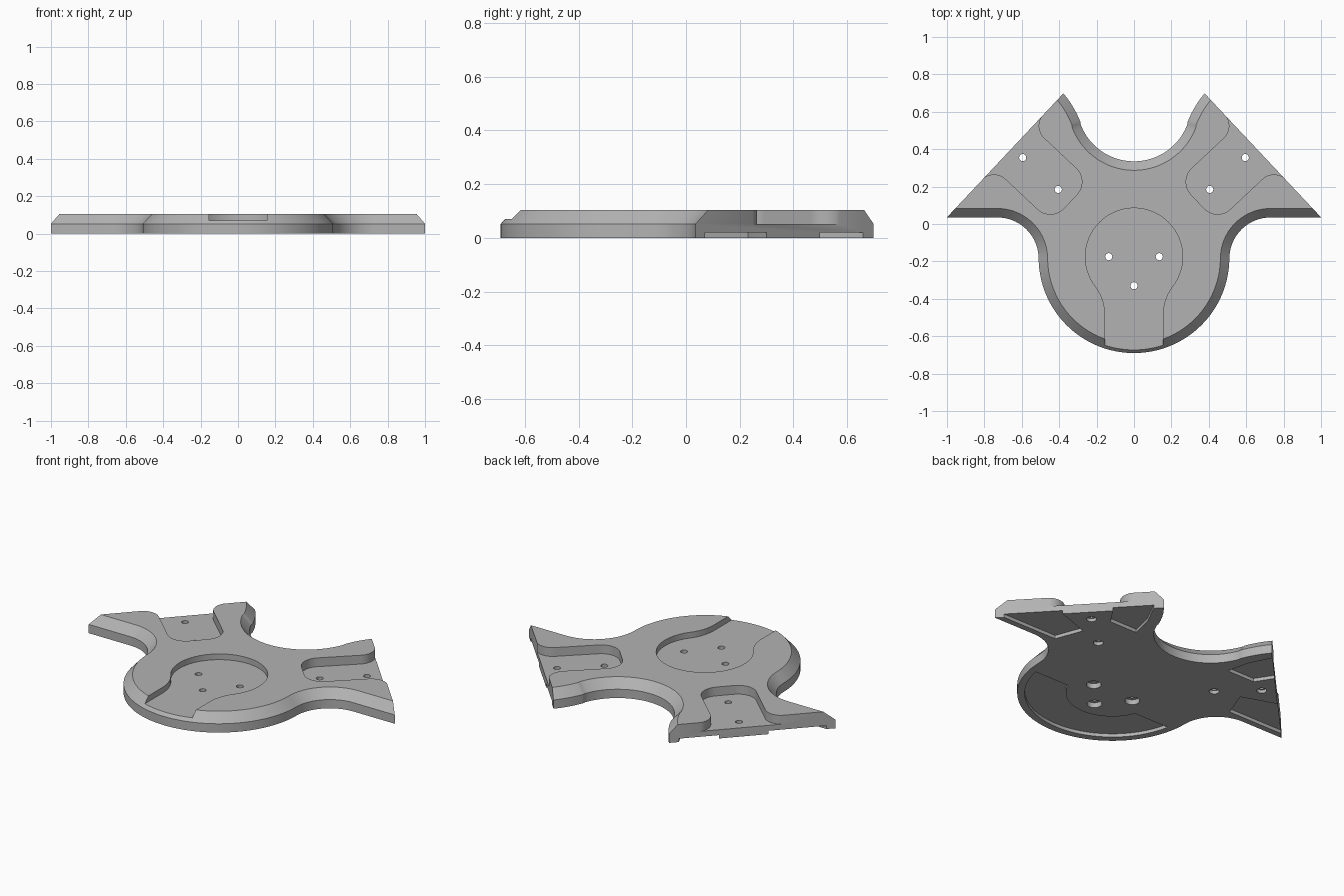
import bpy, bmesh
from math import sin, cos, radians
from mathutils import Vector

cube = bpy.data.objects.get("Cube")
if cube:
    bpy.data.objects.remove(cube, do_unlink=True)

THICK, SHOULDER, BEVEL = 0.104, 0.052, 0.048
ARM = Vector((0.729, 0.685, 0))      # outward direction of the +x arm
SIDE = Vector((-0.685, 0.729, 0))    # across that arm
END = 0.753                          # distance of the arm's end face

grey = bpy.data.materials.new("plain_grey")
grey.use_nodes = True
grey.diffuse_color = (0.45, 0.45, 0.45, 1)
grey.node_tree.nodes["Principled BSDF"].inputs["Base Color"].default_value = (0.45, 0.45, 0.45, 1)


def arc(cx, cy, r, a0, a1, n=20):
    angles = [radians(a0 + (a1 - a0) * i / n) for i in range(n + 1)]
    return [(cx + r * cos(a), cy + r * sin(a)) for a in angles]


def flip(pts):
    return [(-x, y) for x, y in reversed(pts)]


def loft(name, rings):
    """Closed solid through rings of (z, points), all of equal length."""
    bm = bmesh.new()
    loops = [[bm.verts.new((x, y, z)) for x, y in pts] for z, pts in rings]
    for low, high in zip(loops, loops[1:]):
        n = len(low)
        for i in range(n):
            j = (i + 1) % n
            bm.faces.new((low[i], low[j], high[j], high[i]))
    bm.faces.new(loops[0][::-1])
    bm.faces.new(loops[-1])
    bmesh.ops.recalc_face_normals(bm, faces=bm.faces)
    mesh = bpy.data.meshes.new(name)
    bm.to_mesh(mesh)
    bm.free()
    mesh.materials.append(grey)
    ob = bpy.data.objects.new(name, mesh)
    bpy.context.collection.objects.link(ob)
    return ob


def outline(o):
    """Plate outline moved inwards by o, arms left overlong."""
    half = arc(0, -0.18, 0.51 - o, -90, -1, 32)
    half += arc(0.73, -0.185, 0.22 + o, 179, 90)
    half += [(1.1, 0.035 + o)]
    half += arc(0.79, 0.35, 0.54 - o, 128, 159)
    half += arc(0, 0.64, 0.305 + o, -20, -90)
    return half + flip(half[1:-1])


# Plate with bevelled upper rim
plate = loft("plate", [(0, outline(0)), (SHOULDER, outline(0)), (THICK, outline(BEVEL))])

# Trim both arms to slanted flat ends
bm = bmesh.new()
bm.from_mesh(plate.data)
for s in (1, -1):
    normal = Vector((s * ARM.x, ARM.y, 0))
    cut = bmesh.ops.bisect_plane(bm, geom=bm.verts[:] + bm.edges[:] + bm.faces[:],
                                 plane_co=normal * END, plane_no=normal, clear_outer=True)
    bmesh.ops.holes_fill(bm, edges=[e for e in bm.edges if e.is_boundary], sides=0)
bmesh.ops.recalc_face_normals(bm, faces=bm.faces)
bm.to_mesh(plate.data)
bm.free()


def carve(pts, z0, z1):
    cutter = loft("cutter", [(z0, pts), (z1, pts)])
    cutter.hide_render = True
    bpy.context.view_layer.objects.active = plate
    mod = plate.modifiers.new("carve", "BOOLEAN")
    mod.operation, mod.solver, mod.object = "DIFFERENCE", "EXACT", cutter
    bpy.ops.object.modifier_apply(modifier=mod.name)
    bpy.data.objects.remove(cutter, do_unlink=True)


def carve_both(pts, z0, z1):
    carve(pts, z0, z1)
    carve(flip(pts), z0, z1)


# Round centre pocket with a channel out of the front
half = arc(0, -0.175, 0.26, 90, -37, 32) + arc(0.405, -0.485, 0.25, 143, 180, 12) + [(0.155, -0.8)]
carve(half + flip(half[1:]), 0.07, 0.2)

# Flared pockets at the arm ends
mid, wide = -0.145, 0.15
side = arc(0.43, wide - 0.1, 0.1, 180, 90, 12)
side += arc(0.665, wide + 0.09, 0.09, -90, -5, 12) + [(0.85, wide + 0.085)]
local = side + [(u, -v) for u, v in reversed(side)]
pocket = [(ARM * u + SIDE * (v + mid)).to_2d()[:] for u, v in local]
carve_both(pocket, 0.052, 0.2)

# Shallow pad recesses underneath
carve(arc(0, -0.18, 0.47, -169, -11, 40) + arc(0, -0.18, 0.25, -21, -159, 32), -0.1, 0.02)
carve_both([(1.05, 0.07), (0.61, 0.07), (0.55, 0.23), (0.75, 0.3), (0.85, 0.36)], -0.1, 0.02)
carve_both([(0.65, 0.6), (0.565, 0.5), (0.50, 0.4), (0.32, 0.4), (0.35, 0.53),
            (0.415, 0.66), (0.47, 0.73)], -0.1, 0.02)


# Screw holes with counterbores underneath
def screw(x, y, bore, depth):
    carve(arc(x, y, 0.019, 0, 345, 23), -0.1, 0.2)
    carve(arc(x, y, bore, 0, 345, 23), -0.1, depth)


for s in (1, -1):
    screw(s * 0.135, -0.175, 0.04, 0.03)
    screw(s * 0.405, 0.185, 0.027, 0.02)
    screw(s * 0.595, 0.355, 0.027, 0.02)
screw(0, -0.33, 0.04, 0.03)

# Smooth the curved walls, keep edges crisp
bpy.ops.object.select_all(action="DESELECT")
plate.select_set(True)
bpy.context.view_layer.objects.active = plate
bpy.ops.object.shade_smooth_by_angle(angle=radians(30))
